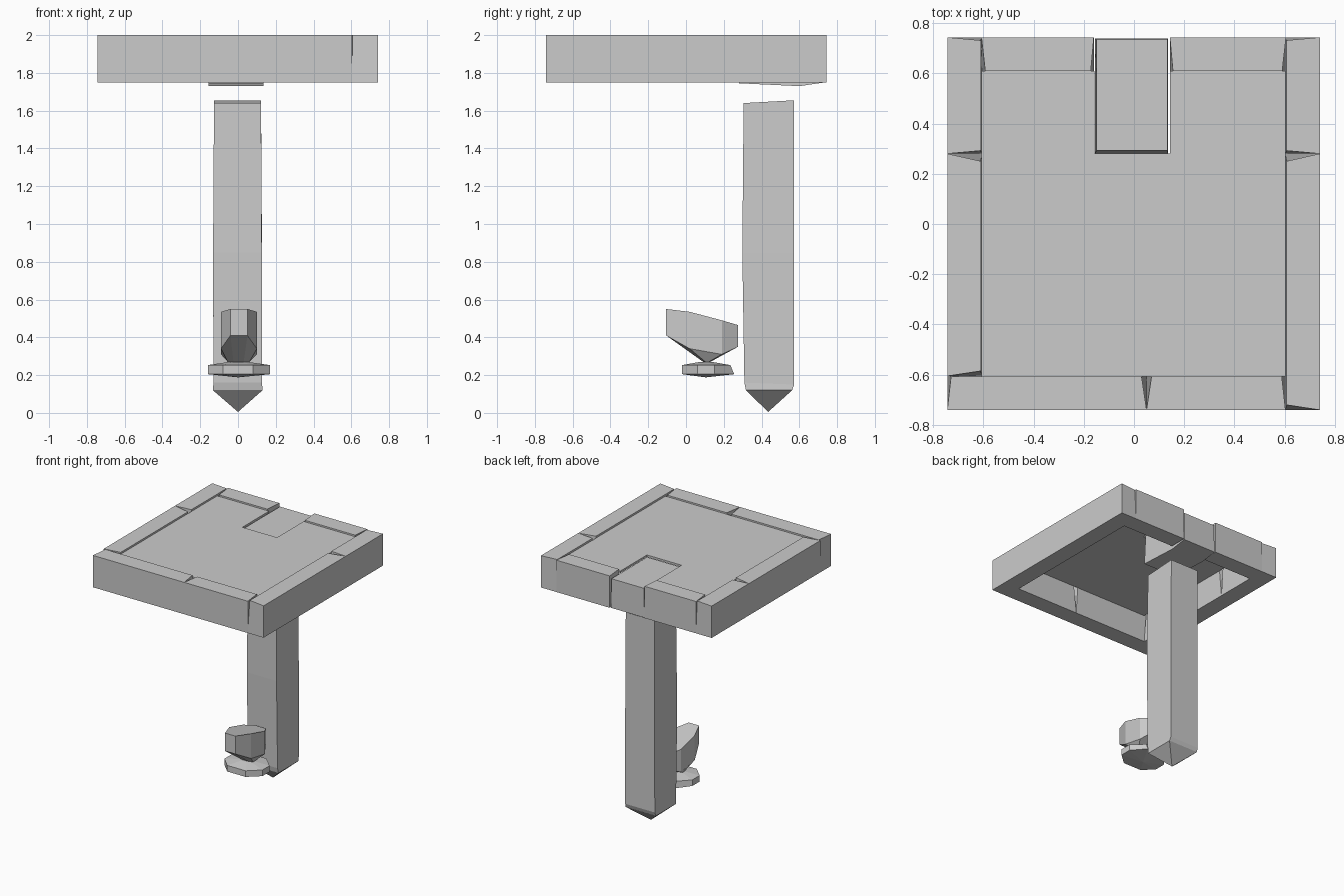
import bpy, bmesh


def loft(name, rings):
    """Closed faceted solid through rings of (x, y, z); a one-point ring is a tip."""
    bm = bmesh.new()
    vs = [[bm.verts.new(p) for p in r] for r in rings]
    for a, b in zip(vs, vs[1:]):
        n = max(len(a), len(b))
        for i in range(n):
            j = (i + 1) % n
            quad = [a[i % len(a)], a[j % len(a)], b[j % len(b)], b[i % len(b)]]
            bm.faces.new(list(dict.fromkeys(quad)))
    for r in (vs[0], vs[-1]):
        if len(r) > 2:
            bm.faces.new(r)
    bmesh.ops.recalc_face_normals(bm, faces=bm.faces)
    me = bpy.data.meshes.new(name)
    bm.to_mesh(me)
    bm.free()
    ob = bpy.data.objects.new(name, me)
    bpy.context.collection.objects.link(ob)
    return ob


def flat(pts, z):
    return [(x, y, z) for x, y in pts]


def board(name, side, a, b, da=0.0, db=0.0):
    """Rim board from a to b; da, db pull back the inner top corners as V seams."""
    def place(u, v):
        return {'left': (-v, u), 'right': (v - 0.003, u),
                'front': (u, -v + 0.003), 'back': (u, v)}[side]
    low = [(a, 0.743), (b, 0.743), (b, 0.605), (a, 0.605)]
    top = [(a, 0.743), (b, 0.743), (b - db, 0.61), (a + da, 0.61)]
    loft(name, [flat([place(*p) for p in low], 1.75),
                flat([place(*p) for p in top], 2.0)])


# Rim boards
board('left_board_front', 'left', -0.605, 0.28, 0.02, 0.03)
board('left_board_back', 'left', 0.28, 0.743, 0.012, 0.012)
board('right_board_front', 'right', -0.74, 0.28, 0.02, 0.03)
board('right_board_back', 'right', 0.28, 0.743, 0.012, 0.012)
board('front_board_left', 'front', -0.743, 0.05, 0.015, 0.02)
board('front_board_right', 'front', 0.05, 0.603, 0.02, 0.015)
board('back_board_left', 'back', -0.607, -0.16, 0.015, 0.012)
board('back_board_right', 'back', 0.143, 0.605, 0.012, 0.015)

# Top panel, notched around the block
panel = [(-0.607, -0.607), (0.603, -0.607), (0.603, 0.61), (0.143, 0.61),
         (0.143, 0.28), (-0.158, 0.28), (-0.158, 0.61), (-0.607, 0.61)]
loft('top_panel', [flat(panel, 1.972), flat(panel, 1.988)])

# Block let into the back edge, with a shallow ridge underneath
loft('inset_block', [
    [(-0.155, 0.28, 1.745), (0.135, 0.28, 1.745), (0.135, 0.60, 1.73),
     (0.135, 0.738, 1.75), (-0.155, 0.738, 1.75), (-0.155, 0.60, 1.73)],
    [(-0.15, 0.292, 1.978), (0.133, 0.292, 1.978), (0.133, 0.60, 1.978),
     (0.133, 0.735, 1.978), (-0.15, 0.735, 1.978), (-0.15, 0.60, 1.978)]])

# Pointed post
loft('post', [
    [(0, 0.435, 0.005)],
    [(-0.133, 0.317, 0.12), (0.13, 0.317, 0.12), (0.13, 0.562, 0.12), (-0.133, 0.562, 0.12)],
    [(-0.13, 0.309, 0.16), (0.127, 0.309, 0.16), (0.127, 0.573, 0.15), (-0.13, 0.573, 0.15)],
    [(-0.132, 0.298, 0.85), (0.126, 0.298, 0.85), (0.127, 0.573, 0.85), (-0.128, 0.573, 0.85)],
    [(-0.127, 0.305, 1.64), (0.122, 0.305, 1.64), (0.122, 0.573, 1.655), (-0.127, 0.573, 1.655)]])

# Tilted cup in front of the post
plan = [(-0.04, -0.105), (0.05, -0.105), (0.1, 0.02), (0.1, 0.19),
        (0.05, 0.275), (-0.04, 0.275), (-0.09, 0.19), (-0.09, 0.02)]
low_z = [0.41, 0.41, 0.34, 0.31, 0.35, 0.35, 0.31, 0.34]
top_z = [0.55, 0.55, 0.535, 0.49, 0.465, 0.465, 0.49, 0.535]
loft('cup', [
    [(0.6 * x, 0.11 + 0.1 * (y - 0.085), 0.27) for x, y in plan],
    [(x, y, z) for (x, y), z in zip(plan, low_z)],
    [(x, y, z) for (x, y), z in zip(plan, top_z)]])

# Faceted disc under the cup
disc = [(-0.08, -0.02), (0.08, -0.02), (0.17, 0.06), (0.17, 0.15),
        (0.08, 0.235), (-0.08, 0.235), (-0.16, 0.15), (-0.16, 0.06)]
loft('disc', [
    [(0, 0.105, 0.188)],
    flat([(x, y + (0.02 if y > 0.2 else 0)) for x, y in disc], 0.205),
    flat(disc, 0.253),
    [(0.3 * x, 0.105 + 0.25 * (y - 0.105), 0.27) for x, y in disc]])
